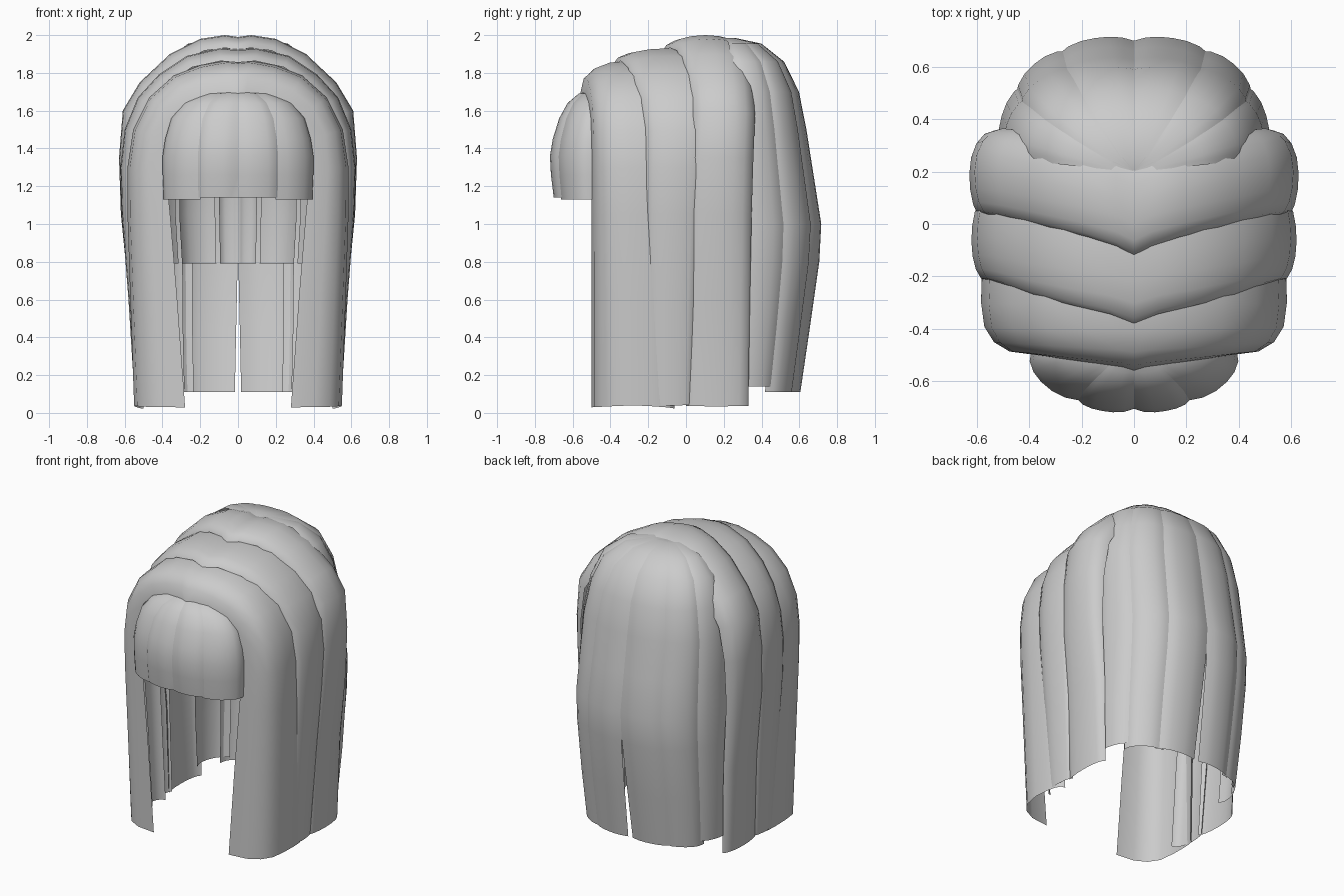
import bpy
from math import sin, cos, radians, pi

if "Cube" in bpy.data.objects:
    bpy.data.objects.remove(bpy.data.objects["Cube"])


def sheet(name, rows):
    """Smooth open sheet through rows of points, mirrored across x."""
    n = len(rows[0])
    verts = [p for r in rows for p in r]
    faces = [(i * n + j, i * n + j + 1, (i + 1) * n + j + 1, (i + 1) * n + j)
             for i in range(len(rows) - 1) for j in range(n - 1)]
    me = bpy.data.meshes.new(name)
    me.from_pydata(verts, [], faces)
    me.polygons.foreach_set("use_smooth", [True] * len(faces))
    ob = bpy.data.objects.new(name, me)
    bpy.context.collection.objects.link(ob)
    m = ob.modifiers.new("mirror", 'MIRROR')
    m.merge_threshold = 0.002
    return ob


def key(k, t):
    """Blend three key values: root, middle, tip."""
    if t < 0.5:
        return k[0] + (k[1] - k[0]) * t * 2
    return k[1] + (k[2] - k[1]) * (t - 0.5) * 2


def band(name, path, front, back, tuck_f, tuck_b, square=1.0, tip_drop=0.0):
    """Lock draped from the parting over the side; its edges tuck inward."""
    rows, n = [], len(path)
    for i, (x, z) in enumerate(path):
        t = i / (n - 1)
        a, b = path[max(i - 1, 0)], path[min(i + 1, n - 1)]
        tx, tz = b[0] - a[0], b[1] - a[1]
        ln = (tx * tx + tz * tz) ** 0.5
        nx, nz = (tz / ln, -tx / ln) if i else (0, -1)
        yf, yb = key(front, t), key(back, t)
        mid, half = (yf + yb) / 2, (yb - yf) / 2
        row = []
        for j in range(9):
            u = (j - 4) / 4
            th = abs(u) * pi / 2
            d = (key(tuck_f, t) if u < 0 else key(tuck_b, t)) * (1 - max(cos(th), 0) ** square)
            s = sin(th) ** square * (-1 if u < 0 else 1)
            drop = tip_drop * abs(u) if i == n - 1 else 0
            row.append((max(x + nx * d, 0), mid + half * s, z + nz * d - drop))
        rows.append(row)
    return sheet(name, rows)


def lock(name, centre_y, prof, az_top, az_tip, tuck, front=1, power=2.5):
    """Lock fanning from a crown point; prof holds (x radius, y radius, z)."""
    rows, n = [], len(prof)
    for i, (rx, ry, z) in enumerate(prof):
        t = i / (n - 1)
        row = []
        for j in range(7):
            u = j / 6
            a0 = az_top[0] + (az_tip[0] - az_top[0]) * t
            a1 = az_top[1] + (az_tip[1] - az_top[1]) * t
            a = radians(a0 + (a1 - a0) * u)
            c, s = cos(a), sin(a)
            # squarish oval outline, pulled in at the lock edges
            k = (abs(c) ** power + abs(s) ** power) ** (-1 / power)
            k *= 1 - tuck * abs(2 * u - 1) ** 3
            row.append((rx * k * c, centre_y + front * ry * k * s, z))
        rows.append(row)
    return sheet(name, rows)


# side bands, front to back
band("front_side_lock",
     [(0, 1.86), (.06, 1.865), (.2, 1.84), (.34, 1.785), (.47, 1.67), (.555, 1.5), (.585, 1.3),
      (.585, 1.05), (.57, .6), (.55, .04)],
     (-.56, -.5, -.5), (.02, -.12, -.06), (.17, .17, .27), (.04, .05, .05), .8, .02)
band("middle_side_lock",
     [(0, 1.925), (.1, 1.93), (.27, 1.89), (.42, 1.79), (.53, 1.67), (.6, 1.5), (.622, 1.3),
      (.615, 1.05), (.58, .6), (.545, .04)],
     (-.38, -.22, -.22), (.15, .12, .03), (.07, .06, .06), (.04, .05, .03))
band("rear_side_lock",
     [(0, 1.99), (.07, 2.0), (.2, 1.98), (.36, 1.9), (.52, 1.75), (.61, 1.6), (.63, 1.35),
      (.62, 1.05), (.575, .6), (.545, .035)],
     (-.12, .04, 0), (.27, .37, .33), (.07, .06, .03), (.06, .12, .04))

# back locks fanning from the crown
back = [(.005, .005, 1.975), (.1, .06, 1.985), (.27, .2, 1.955), (.40, .32, 1.86), (.47, .40, 1.7),
        (.51, .44, 1.5), (.52, .48, 1.25), (.53, .52, 1.0), (.53, .51, .8),
        (.52, .46, .45), (.5, .41, .11)]
lock("back_centre_lock", .2, back, (97, 60), (88, 56), .04)
lock("back_corner_lock", .2, back, (66, 32), (62, 32), .05)
lock("back_side_lock", .2, back[:-1] + [(.5, .41, .14)], (40, 8), (40, 6), .05)

# shorter inner locks at the nape
inner = [(.40, .36, 1.55), (.42, .40, 1.3), (.42, .43, 1.05), (.40, .42, .79)]
for i, (a, b) in enumerate([(90, 76), (73, 44), (40, 8)]):
    lock("inner_nape_lock_%d" % (i + 1), .2, inner, (a, b), (a, b), .04)

# fringe
fringe = [(.06, .04, 1.71), (.2, .12, 1.69), (.3, .18, 1.64), (.37, .225, 1.56), (.405, .26, 1.45),
          (.42, .275, 1.36), (.42, .27, 1.26), (.415, .255, 1.14)]
lock("fringe_centre_lock", -.45, fringe, (92, 56), (90, 56), .07, -1, 2.1)
lock("fringe_outer_lock", -.45, fringe[:-1] + [(.415, .255, 1.13)], (60, 5), (60, 8), .06, -1, 2.1)
